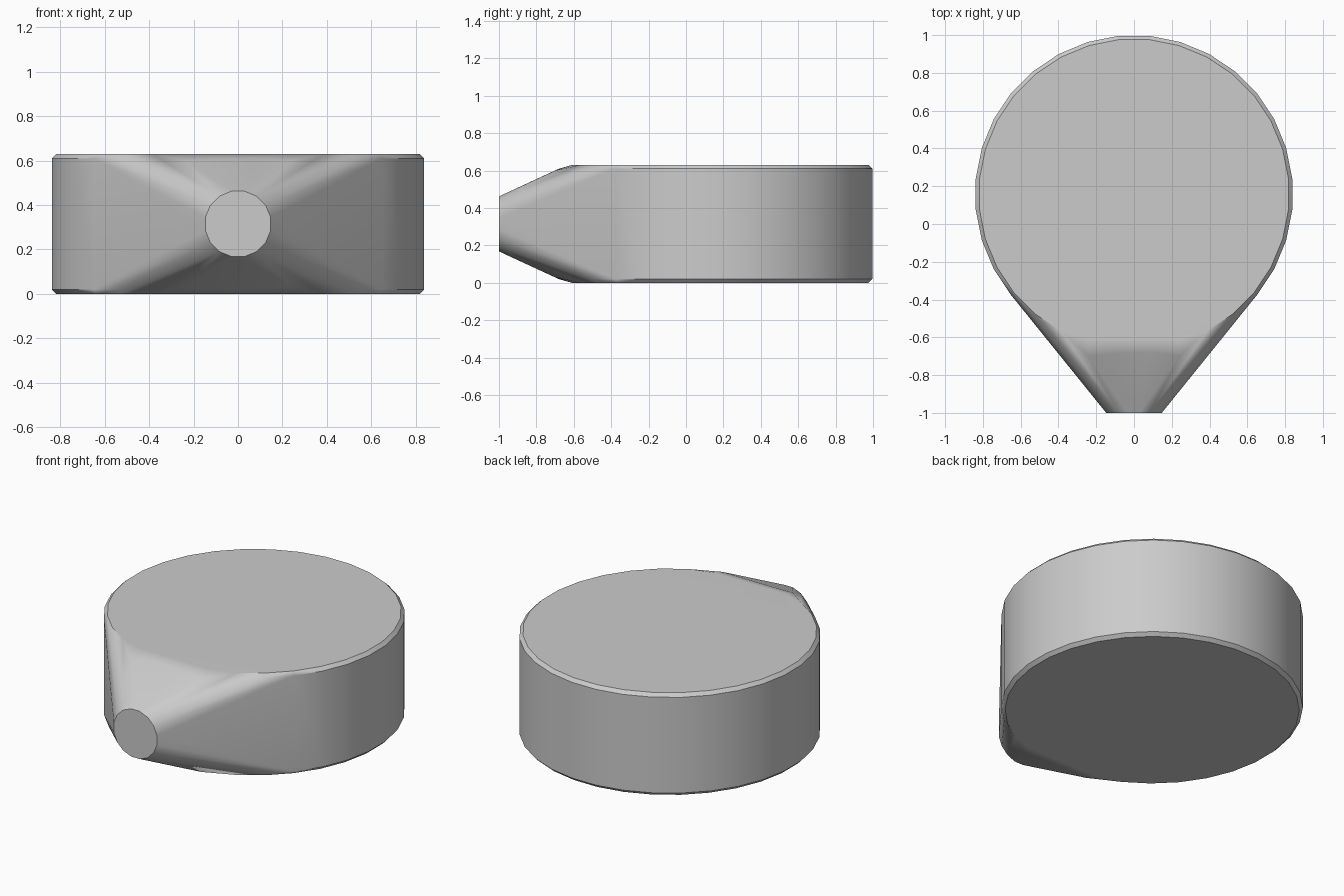
import bpy, bmesh
from math import sin, cos, pi, radians

cube = bpy.data.objects.get("Cube")
if cube:
    bpy.data.objects.remove(cube, do_unlink=True)

HEIGHT, BEVEL, RADIUS, CENTRE_Y = 0.63, 0.02, 0.842, 0.158
MID = HEIGHT / 2


def ring(radius, count):
    """Points on a circle, turned by half a step."""
    steps = [2 * pi * (i + 0.5) / count for i in range(count)]
    return [(radius * sin(a), radius * cos(a)) for a in steps]


bm = bmesh.new()

# Drum: bevelled cylinder, flattened at the front where the spout begins
for radius, inset in ((RADIUS - BEVEL, 0), (RADIUS, BEVEL)):
    for x, y in ring(radius, 32):
        y = max(y + CENTRE_Y, -0.61) if inset == 0 else y + CENTRE_Y
        for z in (inset, HEIGHT - inset):
            bm.verts.new((x, y, z))

# Shoulders where the spout slopes start
for side in (-1, 1):
    for z in (0.03, HEIGHT - 0.03):
        bm.verts.new((side * 0.24, -0.7, z))

# Round spout end
for x, z in ring(0.15, 16):
    bm.verts.new((x, -1, MID + z))

# Skin the drum and spout together
result = bmesh.ops.convex_hull(bm, input=bm.verts)
spare = {g for g in result["geom_interior"] + result["geom_unused"]
         if isinstance(g, bmesh.types.BMVert)}
bmesh.ops.delete(bm, geom=list(spare), context="VERTS")
bmesh.ops.dissolve_limit(bm, angle_limit=radians(0.5), verts=bm.verts, edges=bm.edges)
bmesh.ops.recalc_face_normals(bm, faces=bm.faces)

mesh = bpy.data.meshes.new("drum_with_spout")
bm.to_mesh(mesh)
bm.free()
body = bpy.data.objects.new("drum_with_spout", mesh)
bpy.context.collection.objects.link(body)

# Plain grey finish
grey = bpy.data.materials.new("plain_grey")
colour = (0.6, 0.6, 0.6, 1)
grey.use_nodes = True
grey.diffuse_color = colour
grey.node_tree.nodes["Principled BSDF"].inputs["Base Color"].default_value = colour
mesh.materials.append(grey)

# Smooth shading with sharp rims and flat caps
bpy.ops.object.select_all(action="DESELECT")
body.select_set(True)
bpy.context.view_layer.objects.active = body
bpy.ops.object.shade_smooth_by_angle(angle=radians(30))
weighted = body.modifiers.new("weighted_normals", "WEIGHTED_NORMAL")
weighted.keep_sharp = True
